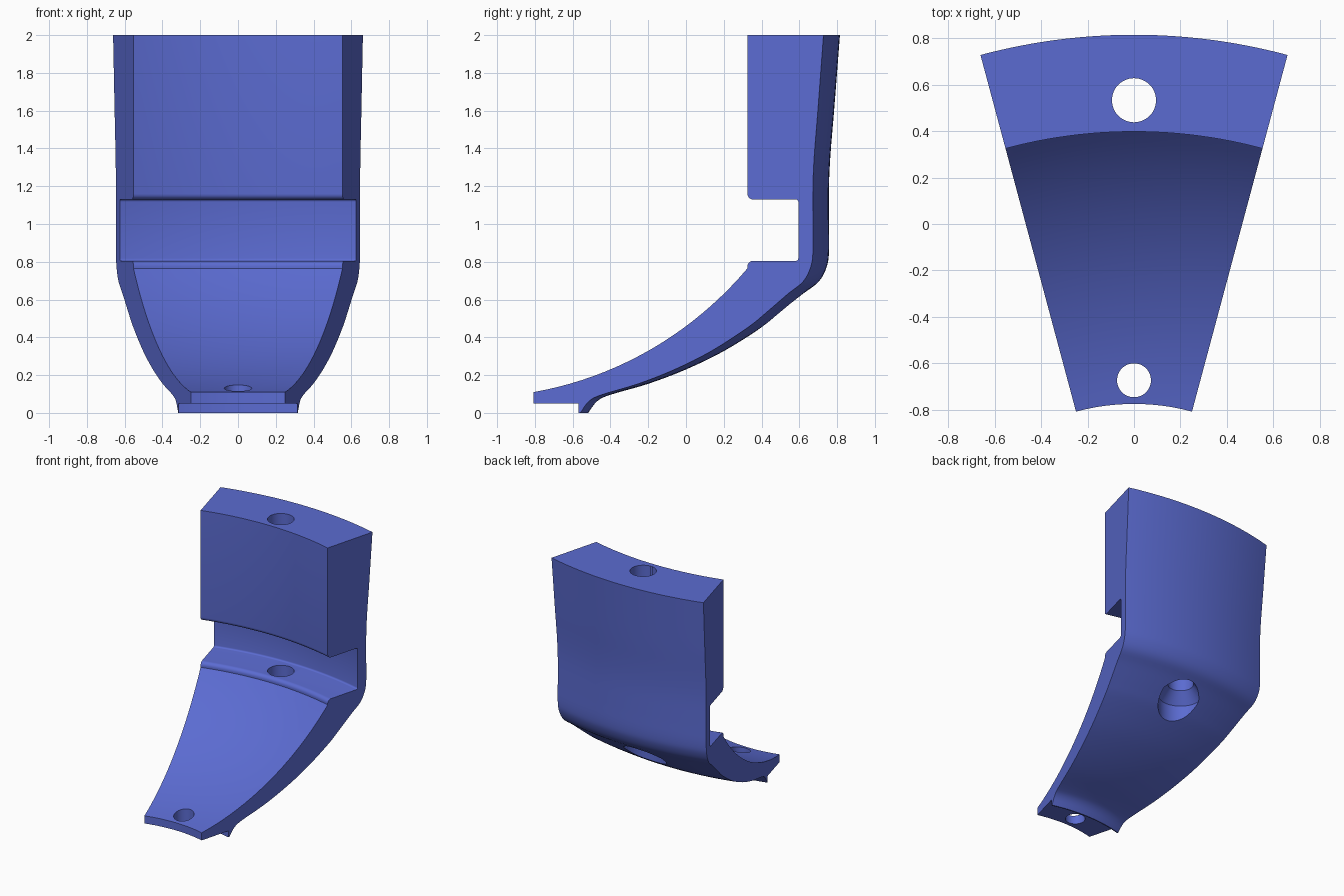
import bpy, bmesh, math
from mathutils import Vector

if "Cube" in bpy.data.objects:
    bpy.data.objects.remove(bpy.data.objects["Cube"])

HALF = math.radians(15)      # half angle of the sector
AXIS_Y = -1.74               # revolve axis position

blue = bpy.data.materials.new("blue")
blue.diffuse_color = (0.105, 0.148, 0.64, 1)
blue.use_nodes = True
blue.node_tree.nodes["Principled BSDF"].inputs["Base Color"].default_value = blue.diffuse_color


def lathe(name, profile, a0, a1, steps, centre_y, closed):
    """Sweep an (r, z) outline about a vertical axis; angle 0 points to +y."""
    bm = bmesh.new()
    count = steps if closed else steps + 1
    rings = []
    for i in range(count):
        a = a0 + (a1 - a0) * i / steps
        rings.append([bm.verts.new((r * math.sin(a), centre_y + r * math.cos(a), z))
                      for r, z in profile])
    n = len(profile)
    for i in range(steps):
        p, q = rings[i], rings[(i + 1) % count]
        for j in range(n - 1 if closed else n):
            k = (j + 1) % n
            bm.faces.new((p[j], p[k], q[k], q[j]))
    if closed:
        for j in (0, -1):
            bm.faces.new([ring[j] for ring in rings])
    else:
        bm.faces.new(rings[0])
        bm.faces.new(rings[-1])
    bmesh.ops.recalc_face_normals(bm, faces=bm.faces)
    mesh = bpy.data.meshes.new(name)
    bm.to_mesh(mesh)
    bm.free()
    obj = bpy.data.objects.new(name, mesh)
    bpy.context.collection.objects.link(obj)
    return obj


def fillet(r, z, radius, start, end, steps=6):
    """Arc points around a centre, angles in degrees."""
    return [(r + radius * math.cos(t), z + radius * math.sin(t))
            for t in (math.radians(start + (end - start) * i / steps)
                      for i in range(steps + 1))]


def sagged(p, q, sag, steps):
    """Circular arc from p to q bulging to the right of the chord by sag."""
    p, q = Vector(p), Vector(q)
    d = q - p
    c = d.length / 2
    rad = (c * c + sag * sag) / (2 * sag)
    left = Vector((-d.y, d.x)).normalized()
    centre = (p + q) / 2 + left * (rad - sag)
    half = math.asin(c / rad)
    mid = math.atan2(-left.y, -left.x)
    return [(centre.x + rad * math.cos(mid - half + 2 * half * i / steps),
             centre.y + rad * math.sin(mid - half + 2 * half * i / steps))
            for i in range(steps + 1)]


def smooth_path(pts, sub=4):
    """Catmull-Rom curve through the points."""
    pts = [Vector(p) for p in pts]
    ext = [2 * pts[0] - pts[1]] + pts + [2 * pts[-1] - pts[-2]]
    out = []
    for a, b, c, d in zip(ext, ext[1:], ext[2:], ext[3:]):
        for i in range(sub):
            t = i / sub
            v = 0.5 * (2 * b + (c - a) * t + (2 * a - 5 * b + 4 * c - d) * t * t
                       + (3 * b - a - 3 * c + d) * t ** 3)
            out.append((v.x, v.y))
    out.append(tuple(pts[-1]))
    return out


# Cross-section: inner sweep, lip, slot, upper block
profile = [(0.965, 0.05)]
profile += sagged((0.965, 0.11), (2.138, 0.765), 0.116, 20)
profile += fillet(2.168, 0.775, 0.03, 180, 90)
profile += fillet(2.404, 0.818, 0.013, -90, 0, 4)
profile += fillet(2.404, 1.117, 0.013, 0, 90, 4)
profile += fillet(2.168, 1.16, 0.03, 270, 180)
profile += [(2.138, 2.0)]
# Outer skin from the top down to the foot
outer = [(0.815, 2.0), (0.784, 1.6), (0.765, 1.37), (0.757, 1.2), (0.757, 1.0),
         (0.757, 0.85), (0.744, 0.77), (0.703, 0.695), (0.62, 0.63), (0.5, 0.53),
         (0.4, 0.452), (0.2, 0.327), (0.0, 0.23), (-0.2, 0.154), (-0.4, 0.096),
         (-0.47, 0.062), (-0.518, 0.0)]
profile += smooth_path([(y - AXIS_Y, z) for y, z in outer])
profile += [(1.213, 0.0), (1.213, 0.05)]

body = lathe("curved_segment", profile, -HALF, HALF, 24, AXIS_Y, False)
body.data.materials.append(blue)

# Bolt holes: long stepped bore and small foot hole
long_bore = [(0.166, -0.5), (0.166, 0.57), (0.095, 0.66), (0.095, 2.5)]
foot_bore = [(0.073, -0.5), (0.073, 0.5)]
for name, shape, y in (("long_bore_cutter", long_bore, 0.533),
                       ("foot_hole_cutter", foot_bore, -0.673)):
    cutter = lathe(name, shape, 0, 2 * math.pi, 48, y, True)
    cutter.hide_render = True
    mod = body.modifiers.new(name, 'BOOLEAN')
    mod.operation = 'DIFFERENCE'
    mod.solver = 'EXACT'
    mod.object = cutter
    bpy.context.view_layer.objects.active = body
    bpy.ops.object.modifier_apply(modifier=mod.name)
    bpy.data.objects.remove(cutter)

bpy.ops.object.select_all(action='DESELECT')
body.select_set(True)
bpy.context.view_layer.objects.active = body
bpy.ops.object.shade_smooth_by_angle(angle=math.radians(30))
